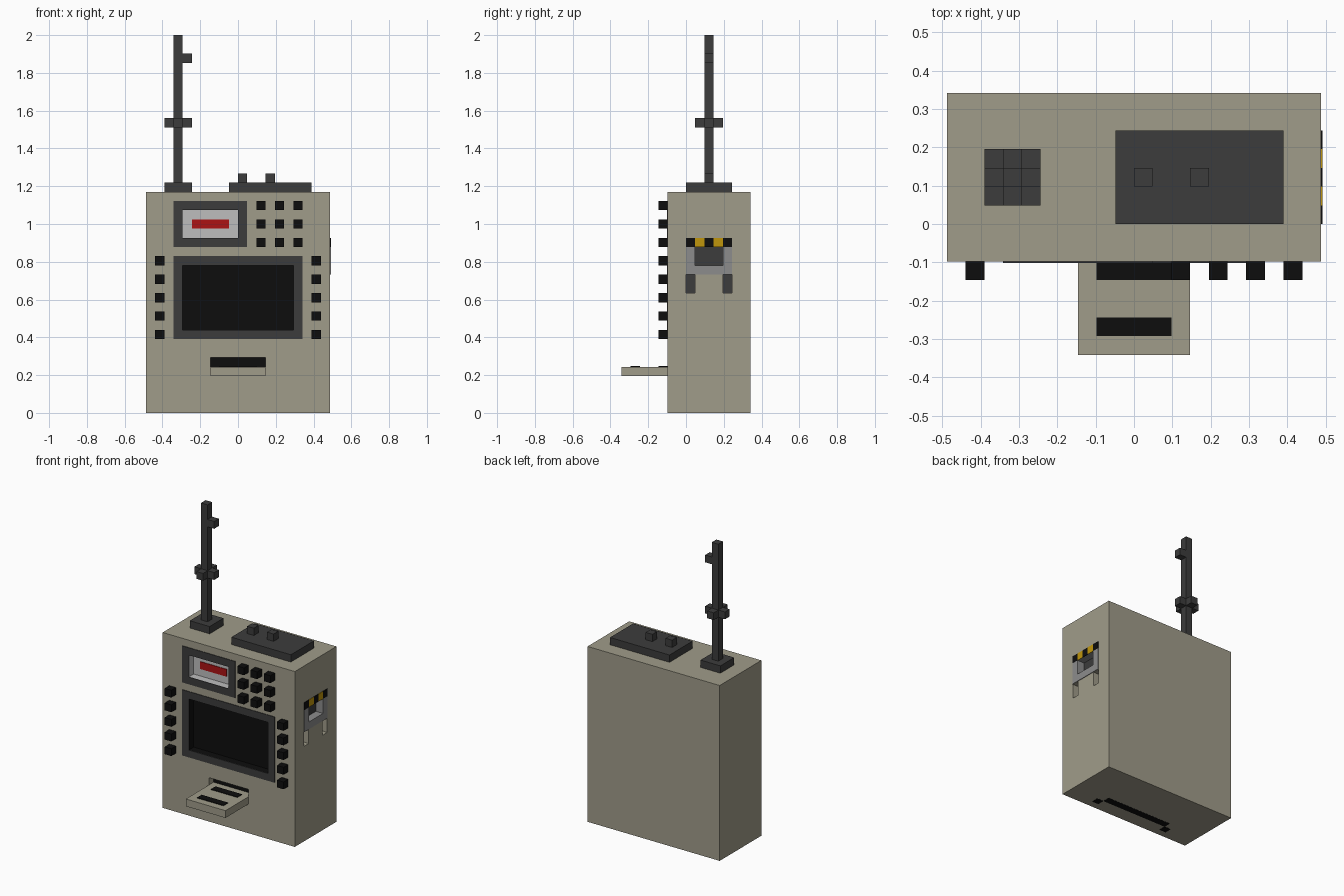
import bpy, bmesh
from mathutils import Vector

cube = bpy.data.objects.get("Cube")
if cube:
    bpy.data.objects.remove(cube, do_unlink=True)

U = 2 / 41          # one grid block
T = 0.08            # plate thickness in blocks


def linear(c):
    c /= 255
    return c / 12.92 if c <= 0.04045 else ((c + 0.055) / 1.055) ** 2.4


def material(name, rgb):
    m = bpy.data.materials.new(name)
    col = [linear(c) for c in rgb] + [1]
    m.diffuse_color = col
    m.use_nodes = True
    m.node_tree.nodes["Principled BSDF"].inputs["Base Color"].default_value = col
    return m


MATS = {
    "beige": material("beige casing", (160, 156, 138)),
    "dark": material("dark grey", (60, 60, 60)),
    "black": material("black", (13, 13, 13)),
    "white": material("pale grey", (190, 190, 190)),
    "red": material("red", (172, 18, 20)),
    "grey": material("mid grey", (140, 140, 140)),
    "yellow": material("yellow", (192, 150, 12)),
}
NAMES = list(MATS)


def boxes(name, items, mats):
    """Object made of boxes: (x0, x1, y0, y1, z0, z1, walls[, floor, floor direction])."""
    bm = bmesh.new()
    for x0, x1, y0, y1, z0, z1, wall, *floor in items:
        vs = bmesh.ops.create_cube(bm, size=1)["verts"]
        for v in vs:
            v.co = Vector(((x0 + x1) / 2 + v.co.x * (x1 - x0),
                           (y0 + y1) / 2 + v.co.y * (y1 - y0),
                           (z0 + z1) / 2 + v.co.z * (z1 - z0))) * U
        bm.normal_update()
        for f in {f for v in vs for f in v.link_faces}:
            key = wall
            if floor and f.normal.dot(Vector(floor[1])) > 0.9:
                key = floor[0]
            f.material_index = mats.index(key)
    me = bpy.data.meshes.new(name)
    bm.to_mesh(me)
    bm.free()
    for key in mats:
        me.materials.append(MATS[key])
    ob = bpy.data.objects.new(name, me)
    bpy.context.collection.objects.link(ob)
    return ob


def part(name, key, items):
    return boxes(name, [(*i, key) for i in items], [key])


def front_ring(x0, x1, z0, z1):
    """One-block-wide rectangular frame on the front face."""
    y = (-2 - T, -2)
    return [(x0, x1, *y, z1 - 1, z1), (x0, x1, *y, z0, z0 + 1),
            (x0, x0 + 1, *y, z0 + 1, z1 - 1), (x1 - 1, x1, *y, z0 + 1, z1 - 1)]


# Casing with recesses cut one block deep
casing = boxes("casing", [(-10, 10, -2, 7, 0, 24, "beige")], NAMES)
IN_Y, IN_X = (0, 1, 0), (-1, 0, 0)
cutter = boxes("recess_cutter", [
    (-6, 6, -2.5, -1, 9, 16, "black"),
    (-6, 0, -2.5, -1, 19, 22, "white"),
    (-3, 3, -2.5, -1, 5, 6, "beige", "black", IN_Y),
    (9, 10.5, 1, 4, 16, 18, "grey", "dark", IN_X),
    (9, 10.5, 0, 1, 13, 15, "beige", "dark", IN_X),
    (9, 10.5, 4, 5, 13, 15, "beige", "dark", IN_X),
], NAMES)
cutter.hide_render = True
mod = casing.modifiers.new("recesses", "BOOLEAN")
mod.operation = "DIFFERENCE"
mod.solver = "EXACT"
mod.object = cutter
bpy.context.view_layer.objects.active = casing
bpy.ops.object.modifier_apply(modifier=mod.name)
bpy.data.objects.remove(cutter, do_unlink=True)

# Front displays
part("main_screen_frame", "dark", front_ring(-7, 7, 8, 17))
part("small_display_frame", "dark", front_ring(-7, 1, 18, 23))
part("display_bar", "red", [(-5, -1, -1 - T, -1, 20, 21)])

# Buttons: a column on each side of the screen, and a keypad
part("side_buttons", "black",
     [(x, x + 1, -3, -2, z, z + 1) for x in (-9, 8) for z in range(8, 17, 2)])
part("keypad_buttons", "black",
     [(x, x + 1, -3, -2, z, z + 1) for x in (2, 4, 6) for z in (18, 20, 22)])

# Tray under the front slot
part("tray", "beige", [(-3, 3, -7, -2, 4, 5)])
part("tray_stripes", "black", [(-2, 2, y, y + 1, 5, 5 + T) for y in (-6, -3)])

# Handle on the left side, with a hazard strip above it
side = (10, 10 + T)
part("handle_frame", "grey", [(*side, 0, 5, 15, 16), (*side, 0, 1, 16, 18), (*side, 4, 5, 16, 18)])
part("hazard_black", "black", [(*side, y, y + 1, 18, 19) for y in (0, 2, 4)])
part("hazard_yellow", "yellow", [(*side, y, y + 1, 18, 19) for y in (1, 3)])

# Antenna with a cross collar and a small flag
part("antenna_base", "dark", [(-8, -5, 1, 4, 24, 25)])
part("antenna_mast", "dark", [(-7, -6, 2, 3, 25, 41)])
part("antenna_collar", "dark", [(-8, -7, 2, 3, 31, 32), (-6, -5, 2, 3, 31, 32),
                                (-7, -6, 1, 2, 31, 32), (-7, -6, 3, 4, 31, 32)])
part("antenna_flag", "dark", [(-6, -5, 2, 3, 38, 39)])

# Top panel with two knobs
part("top_panel", "dark", [(-1, 8, 0, 5, 24, 25)])
part("top_knobs", "dark", [(x, x + 1, 2, 3, 25, 26) for x in (0, 3)])

# Thin marking on the underside
part("underside_marking", "black", [(-5, 5, 0, 1, -0.02, 0.05),
                                    (5, 6, -1, 0, -0.02, 0.05),
                                    (-6, -5, -1, 0, -0.02, 0.05)])
